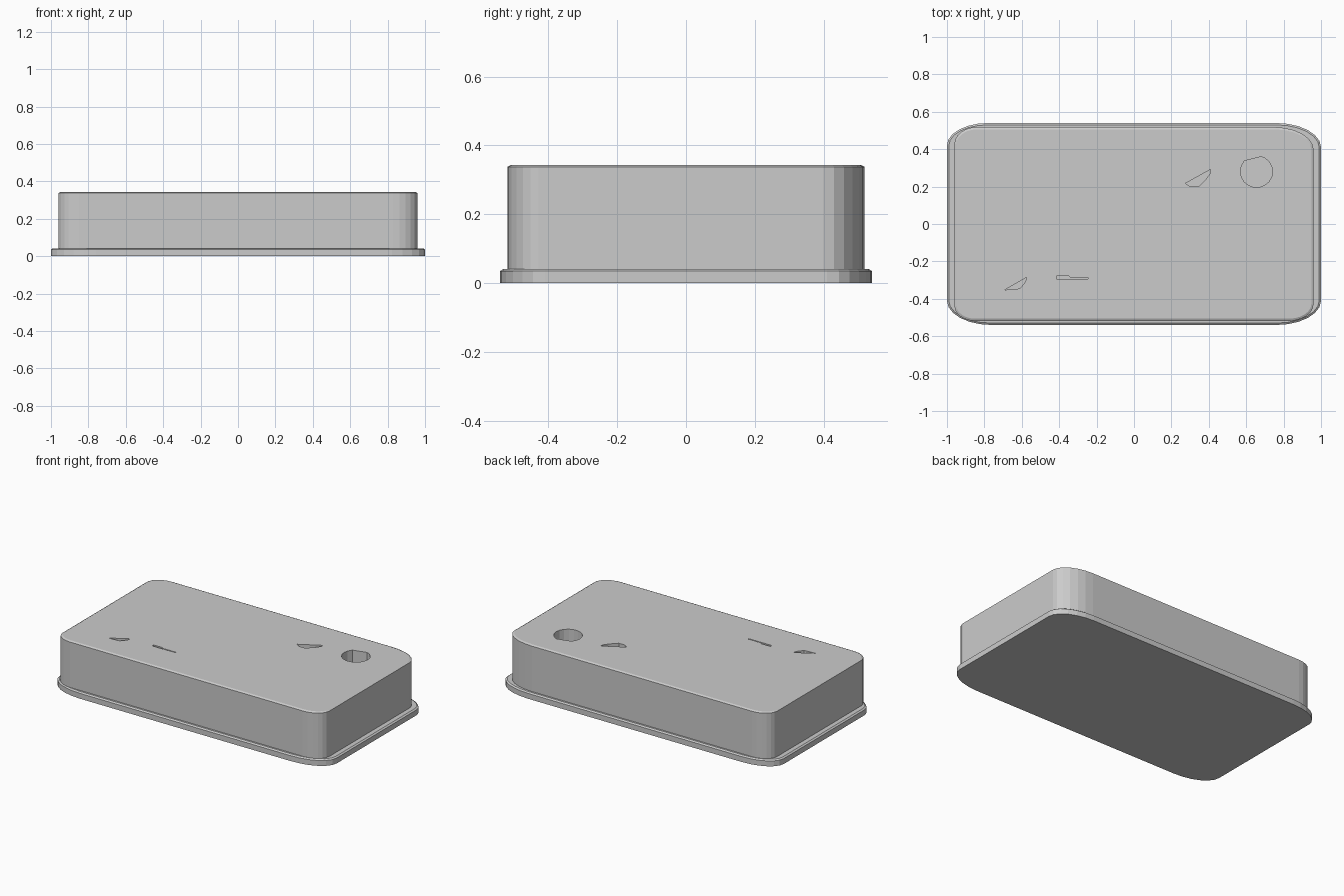
import bpy, bmesh, math

if "Cube" in bpy.data.objects:
    bpy.data.objects.remove(bpy.data.objects["Cube"])

# corner radii (x, y) in order: back right, back left, front left, front right
FLANGE = [(.24, .13), (.22, .12), (.24, .13), (.24, .13)]
BODY = [(.21, .12), (.12, .09), (.11, .08), (.13, .09)]
SEGS = 6


def ring(bm, hx, hy, radii, inset, z):
    """Rounded rectangle with elliptical corners."""
    verts = []
    for i, (sx, sy) in enumerate([(1, 1), (-1, 1), (-1, -1), (1, -1)]):
        rx, ry = radii[i]
        for k in range(SEGS + 1):
            a = math.pi / 2 * (i + k / SEGS)
            x = sx * (hx - rx) + (rx - inset) * math.cos(a)
            y = sy * (hy - ry) + (ry - inset) * math.sin(a)
            verts.append(bm.verts.new((x, y, z)))
    return verts


def loft(name, rings_of):
    """Skin a stack of rings and cap both ends."""
    bm = bmesh.new()
    rings = rings_of(bm)
    for a, b in zip(rings, rings[1:]):
        n = len(a)
        for i in range(n):
            j = (i + 1) % n
            bm.faces.new((a[i], a[j], b[j], b[i]))
    bm.faces.new(rings[0][::-1])
    bm.faces.new(rings[-1])
    bmesh.ops.recalc_face_normals(bm, faces=bm.faces)
    me = bpy.data.meshes.new(name)
    bm.to_mesh(me)
    bm.free()
    ob = bpy.data.objects.new(name, me)
    bpy.context.collection.objects.link(ob)
    return ob


# flanged case: bottom plate stepping in to the raised body
case = loft("flanged_case", lambda bm: [
    ring(bm, 1, .54, FLANGE, 0, 0),
    ring(bm, 1, .54, FLANGE, 0, .035),
    ring(bm, 1, .54, FLANGE, .01, .042),
    ring(bm, .96, .518, BODY, 0, .042),
    ring(bm, .96, .518, BODY, 0, .338),
    ring(bm, .96, .518, BODY, .012, .344)])

# pockets in the top face
round_pocket = [(.655 + .086 * math.cos(math.radians(a)),
                 .28 + .084 * math.sin(math.radians(a)))
                for a in range(-200, 61, 20)] + [(.68, .36), (.59, .337)]
pockets = {
    "round_pocket": round_pocket,
    "wedge_pocket": [(.275, .217), (.41, .292), (.41, .275), (.385, .24),
                     (.345, .2), (.30, .2)],
    "slot_pocket": [(-.414, -.278), (-.35, -.278), (-.34, -.286),
                    (-.247, -.286), (-.247, -.293), (-.414, -.293)],
    "sliver_pocket": [(-.69, -.352), (-.575, -.286), (-.58, -.308),
                      (-.61, -.345), (-.645, -.349)],
}
for name, pts in pockets.items():
    cutter = loft(name + "_cutter", lambda bm: [
        [bm.verts.new((x, y, z)) for x, y in pts] for z in (.042, .45)])
    cutter.hide_render = True
    cutter.hide_set(True)
    mod = case.modifiers.new(name, 'BOOLEAN')
    mod.operation = 'DIFFERENCE'
    mod.solver = 'EXACT'
    mod.object = cutter
